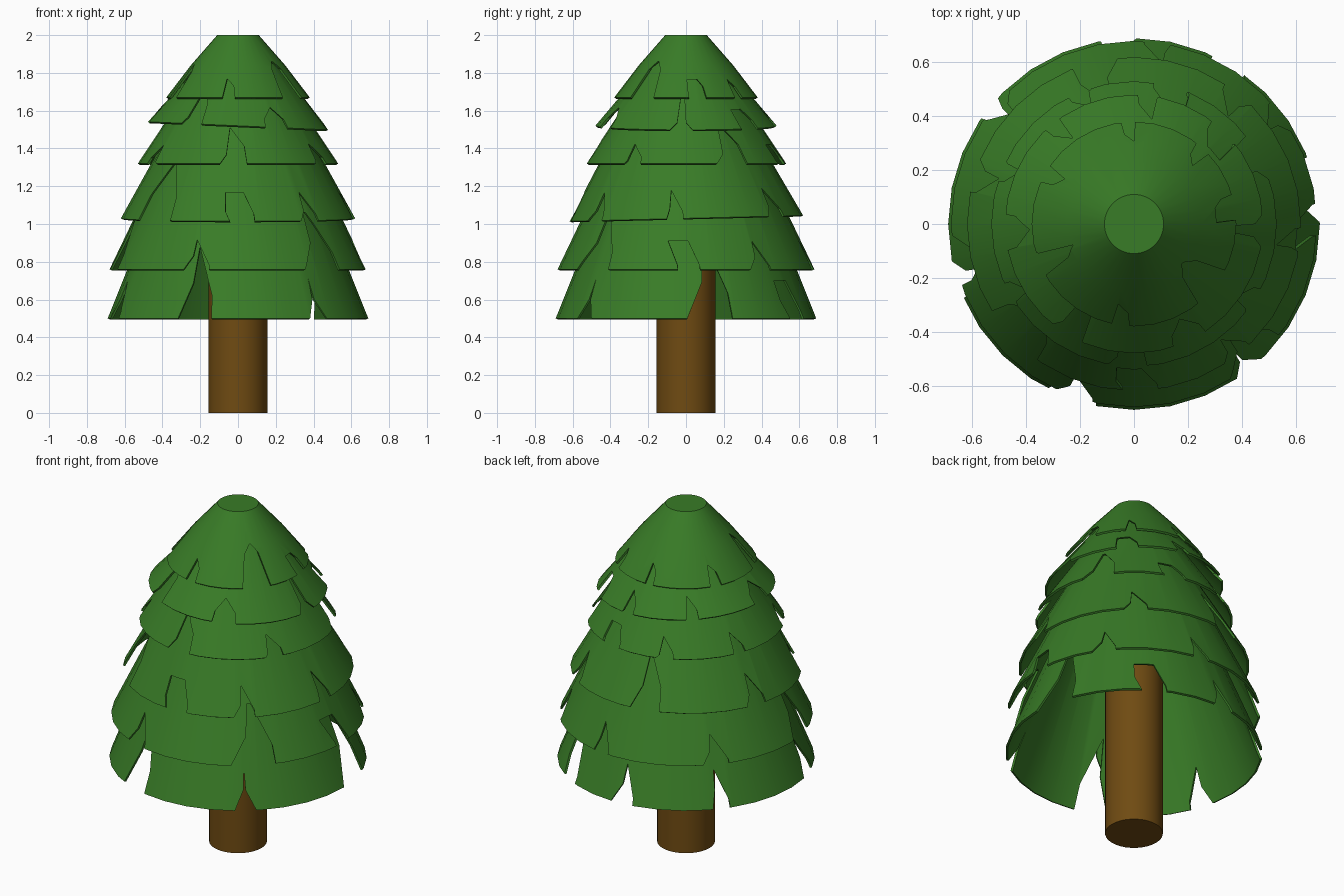
import bpy, bmesh
from math import radians, cos, sin

if "Cube" in bpy.data.objects:
    bpy.data.objects.remove(bpy.data.objects["Cube"])

SIDES = 32

def material(name, rgb):
    m = bpy.data.materials.new(name)
    m.diffuse_color = (*rgb, 1)
    m.use_nodes = True
    m.node_tree.nodes["Principled BSDF"].inputs["Base Color"].default_value = m.diffuse_color
    return m

green = material("needles", (0.04, 0.2, 0.02))
brown = material("bark", (0.16, 0.07, 0.006))

def add_object(name, bm, mat=None):
    mesh = bpy.data.meshes.new(name)
    bm.to_mesh(mesh)
    bm.free()
    ob = bpy.data.objects.new(name, mesh)
    bpy.context.collection.objects.link(ob)
    if mat:
        mesh.materials.append(mat)
    return ob

def polar(r, deg, z):
    return (r * cos(radians(deg)), r * sin(radians(deg)), z)

def activate(ob):
    bpy.ops.object.select_all(action='DESELECT')
    ob.select_set(True)
    bpy.context.view_layer.objects.active = ob

# Notch pattern shared by all tiers: bottom angles, top angles, relative height
NOTCHES = [
    (-5, 5, -9, 1, 1.0),
    (29.5, 40, 35, 35, 1.0),
    (78, 85, 80, 80, 1.0),
    (132, 143, 137, 137, 1.0),
    (183, 198, 189, 189, 1.9),
    (244, 255, 249, 249, 1.05),
    (-59, -39, -50, -48, 2.0),
]

def notch_cutter(turn, depth):
    bm = bmesh.new()
    for b0, b1, t0, t1, h in NOTCHES:
        h *= depth
        k = 0.06 / h                      # run the edges on below the rim
        pts = [(b0 + (b0 - t0) * k, -0.06), (b1 + (b1 - t1) * k, -0.06), (t1, h)]
        if t0 != t1:
            pts.append((t0, h))
        n = len(pts)
        inner = [bm.verts.new(polar(0.12, a + turn, z)) for a, z in pts]
        outer = [bm.verts.new(polar(1.0, a + turn, z)) for a, z in pts]
        bm.faces.new(inner[::-1])
        bm.faces.new(outer)
        for i in range(n):
            j = (i + 1) % n
            bm.faces.new((inner[i], inner[j], outer[j], outer[i]))
    bmesh.ops.triangulate(bm, faces=bm.faces[:])
    bmesh.ops.recalc_face_normals(bm, faces=bm.faces[:])
    return add_object("notch_cutter", bm)

def tier(name, z, profile, turn, depth, tilt=(0, 0, 0)):
    # Open-bottomed cone with a flat cap
    bm = bmesh.new()
    rings = [[bm.verts.new(polar(r, 360 * i / SIDES, h - z)) for i in range(SIDES)]
             for r, h in profile]
    for lo, hi in zip(rings, rings[1:]):
        for i in range(SIDES):
            j = (i + 1) % SIDES
            bm.faces.new((lo[i], lo[j], hi[j], hi[i]))
    bm.faces.new(rings[-1])
    ob = add_object(name, bm, green)
    cutter = notch_cutter(turn, depth)
    shell = ob.modifiers.new("shell", 'SOLIDIFY')
    shell.thickness = 0.012
    shell.offset = -1
    cut = ob.modifiers.new("notches", 'BOOLEAN')
    cut.operation = 'DIFFERENCE'
    cut.solver = 'EXACT'
    cut.object = cutter
    activate(ob)
    bpy.ops.object.modifier_apply(modifier=shell.name)
    bpy.ops.object.modifier_apply(modifier=cut.name)
    bpy.data.objects.remove(cutter)
    bpy.ops.object.shade_smooth_by_angle(angle=radians(30))
    ob.location.z = z
    ob.rotation_euler = tilt

# Trunk
bm = bmesh.new()
bmesh.ops.create_cone(bm, cap_ends=True, segments=SIDES, radius1=0.155, radius2=0.155, depth=1.0)
trunk = add_object("trunk", bm, brown)
trunk.location.z = 0.5
activate(trunk)
bpy.ops.object.shade_smooth_by_angle(angle=radians(30))

# Branch tiers, bottom to top: rim height, rim radius, turn, notch depth, tilt
TIERS = [
    (0.50, 0.69, 59, 0.20, (0, 0, 0)),
    (0.76, 0.68, 0, 0.15, (0, 0, 0)),
    (1.03, 0.62, -88, 0.15, (0.025, 0, 0)),
    (1.32, 0.53, 75, 0.10, (0, 0, 0)),
    (1.52, 0.48, 46, 0.10, (0, 0.045, 0)),
]
for i, (z, r, turn, depth, tilt) in enumerate(TIERS):
    tier(f"branch_tier_{i + 1}", z, [(r, z), (0.10, 1.97)], turn, depth, tilt)
tier("tree_top", 1.67, [(0.38, 1.67), (0.25, 1.84), (0.11, 2.0)], 10, 0.095)
